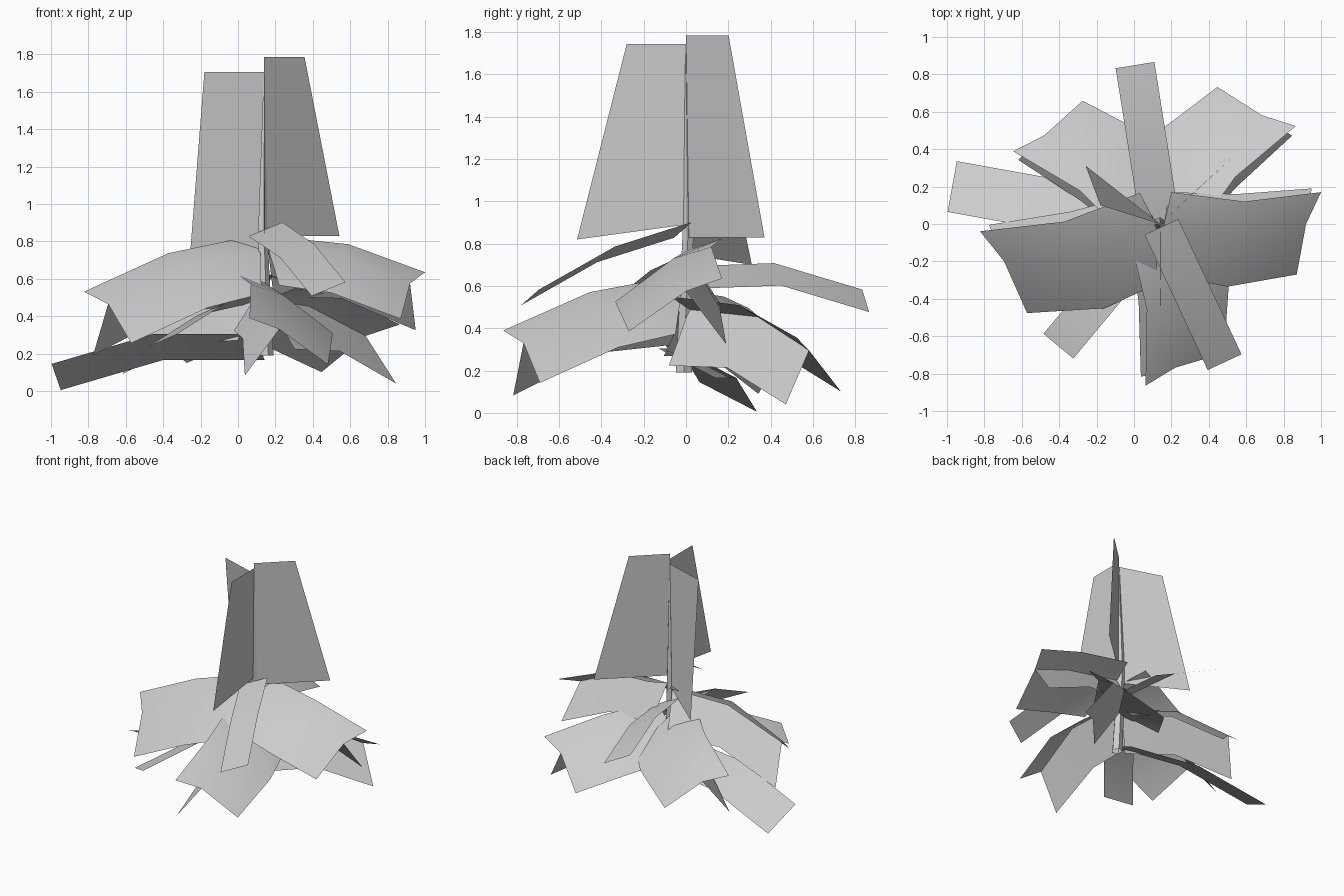
import bpy
import bmesh
from math import radians, cos, sin
from mathutils import Vector

default_cube = bpy.data.objects.get("Cube")
if default_cube:
    bpy.data.objects.remove(default_cube, do_unlink=True)

grey = bpy.data.materials.new("plain_grey")
grey.use_nodes = True
grey.diffuse_color = (0.6, 0.6, 0.6, 1)
grey.node_tree.nodes["Principled BSDF"].inputs["Base Color"].default_value = grey.diffuse_color

AXIS = Vector((0.14, 0, 0))


def polar(azimuth, out, side=0, height=0):
    """Point at a distance out from the stem, shifted sideways, at a height."""
    a = radians(azimuth)
    forward = Vector((cos(a), sin(a), 0))
    across = Vector((-sin(a), cos(a), 0))
    return AXIS + forward * out + across * side + Vector((0, 0, height))


def add_sheet(bm, rows):
    """Join rows of points into one open sheet that faces upwards."""
    grid = [[bm.verts.new(p) for p in row] for row in rows]
    faces = []
    for near, far in zip(grid, grid[1:]):
        for i in range(len(near) - 1):
            faces.append(bm.faces.new((near[i], far[i], far[i + 1], near[i + 1])))
    bm.normal_update()
    if sum(f.normal.z * f.calc_area() for f in faces) < 0:
        bmesh.ops.reverse_faces(bm, faces=faces)


def finish(name, bm, smooth=True):
    mesh = bpy.data.meshes.new(name)
    bm.to_mesh(mesh)
    bm.free()
    mesh.materials.append(grey)
    for polygon in mesh.polygons:
        polygon.use_smooth = smooth
    part = bpy.data.objects.new(name, mesh)
    bpy.context.collection.objects.link(part)


# Broad leaf profile, stem to tip: (out, side, height above the tip rib)
HIGH_EDGE = [(0.06, -0.17, 0.25), (0.45, -0.12, 0.21), (0.86, -0.17, 0.06)]
RIB = [(0.02, 0, 0.19), (0.41, 0.06, 0.155), (0.78, 0, 0)]
LOW_EDGE = [(0.08, 0.28, -0.01), (0.36, 0.335, -0.05), (0.73, 0.27, -0.19)]
FLAP_EDGE = [(0.05, -0.17, -0.07), (0.41, -0.16, -0.08), (0.81, -0.19, -0.25)]


def broad_leaf(name, azimuth, tip_height, hand, size=1, lift=0):
    """Leaf with a hanging flap; lift raises the end nearest the stem."""
    def place(edge):
        tip_out = edge[-1][0]
        return [polar(azimuth, out * size, side * size * hand,
                      tip_height + rise * size + lift * (tip_out - out))
                for out, side, rise in edge]

    bm = bmesh.new()
    add_sheet(bm, list(zip(place(HIGH_EDGE), place(RIB), place(LOW_EDGE))))
    add_sheet(bm, list(zip(place(RIB), place(FLAP_EDGE))))
    finish(name, bm)


def narrow_leaf(name, azimuth, length, heights, tilt):
    """Drooping strip of three rows, with its left edge lifted by tilt."""
    half = 0.122 * length
    rows = []
    for out, height in zip((0.02, 0.51, 1), heights):
        rows.append([polar(azimuth, out * length, s * half, height + s * tilt)
                     for s in (-1, 1)])
    bm = bmesh.new()
    add_sheet(bm, rows)
    finish(name, bm)


def upright_blade(name, top, bottom, inner_height):
    """Standing blade; top and bottom are (azimuth, reach, height) of the outer edge."""
    corners = [polar(top[0], 0, 0, top[2]),
               polar(top[0], top[1], 0, top[2]),
               polar(bottom[0], bottom[1], 0, bottom[2]),
               polar(bottom[0], 0, 0, inner_height)]
    bm = bmesh.new()
    bm.faces.new([bm.verts.new(c) for c in corners])
    finish(name, bm, smooth=False)


# Lower foliage
broad_leaf("left_leaf", 0, 0.575, -1)
broad_leaf("front_leaf", -84, 0.33, 1, size=0.99, lift=0.08)
broad_leaf("right_leaf", 193.5, 0.465, 1, size=1.1, lift=0.1)
broad_leaf("back_left_leaf", 47, 0.295, 1, size=1.02)
broad_leaf("back_right_leaf", 142.5, 0.34, -1)

narrow_leaf("back_strip", 99, 0.86, (0.64, 0.655, 0.53), 0.053)
narrow_leaf("front_strip", -65, 0.815, (0.865, 0.75, 0.545), 0.037)
narrow_leaf("right_strip", 169.8, 1.13, (0.235, 0.235, 0.075), 0.07)
narrow_leaf("front_right_strip", -129.8, 0.85, (0.5, 0.44, 0.27), 0.035)

# Upright crown
upright_blade("left_blade", (43, 0.295, 1.785), (42.7, 0.547, 0.83), 0.83)
upright_blade("front_blade", (-90, 0.28, 1.745), (-89.5, 0.515, 0.82), 0.89)
upright_blade("right_blade", (162.6, 0.335, 1.705), (142, 0.506, 0.7), 0.75)


# Stem, a five-sided tube leaning slightly and narrowing inside the crown
def stem():
    bm = bmesh.new()
    rings = []
    for height, radius, lean in ((0.19, 0.04, 0.01), (0.5, 0.034, 0),
                                 (0.88, 0.026, -0.01), (1.7, 0.003, 0)):
        rings.append([bm.verts.new(polar(72 * i, radius, 0, height) + Vector((lean, -lean, 0)))
                      for i in range(5)])
    for low, high in zip(rings, rings[1:]):
        for i in range(5):
            j = (i + 1) % 5
            bm.faces.new((low[i], low[j], high[j], high[i]))
    finish("stem", bm, smooth=False)


stem()
